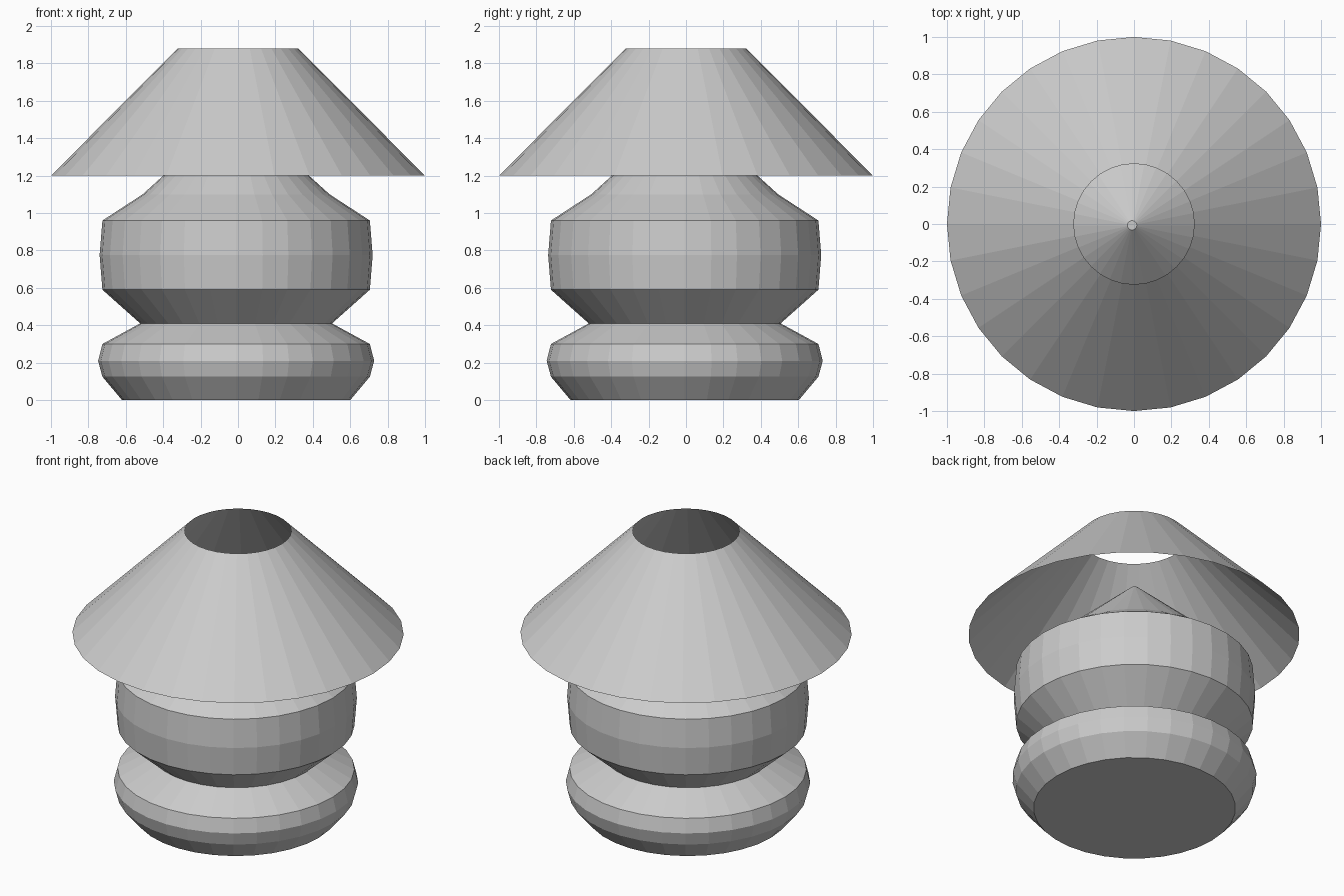
import bpy
import bmesh
import math

if "Cube" in bpy.data.objects:
    bpy.data.objects.remove(bpy.data.objects["Cube"])

SIDES = 32


def material(name, rgb):
    mat = bpy.data.materials.new(name)
    mat.diffuse_color = (*rgb, 1.0)
    mat.use_nodes = True
    mat.node_tree.nodes["Principled BSDF"].inputs["Base Color"].default_value = mat.diffuse_color
    return mat


def lathe(name, profile, mat, centre=(0, 0), capped=False):
    """Turn a (radius, height) profile around the vertical axis."""
    bm = bmesh.new()
    rings = []
    for r, z in profile:
        rings.append([bm.verts.new((r * math.cos(a), r * math.sin(a), z))
                      for a in (2 * math.pi * i / SIDES for i in range(SIDES))])
    for low, high in zip(rings, rings[1:]):
        for i in range(SIDES):
            j = (i + 1) % SIDES
            bm.faces.new((low[i], low[j], high[j], high[i]))
    if capped:
        bm.faces.new(rings[0][::-1])
        bm.faces.new(rings[-1])
    mesh = bpy.data.meshes.new(name)
    bm.to_mesh(mesh)
    bm.free()
    mesh.materials.append(mat)
    obj = bpy.data.objects.new(name, mesh)
    obj.location = (centre[0], centre[1], 0)
    bpy.context.collection.objects.link(obj)
    return obj


grey = material("light grey", (0.6, 0.6, 0.6))

# Turned base: lower bulge, waist, upper bulge and a cone up into the shade
lathe("lamp_base", [
    (0.61, 0.0), (0.715, 0.125), (0.738, 0.21), (0.715, 0.30),
    (0.513, 0.41), (0.715, 0.59), (0.73, 0.775), (0.715, 0.96),
    (0.50, 1.10), (0.025, 1.53),
], grey, centre=(-0.01, -0.007), capped=True)

# Open conical shade, a single thin surface
lathe("lamp_shade", [(1.0, 1.20), (0.322, 1.88)], grey)
